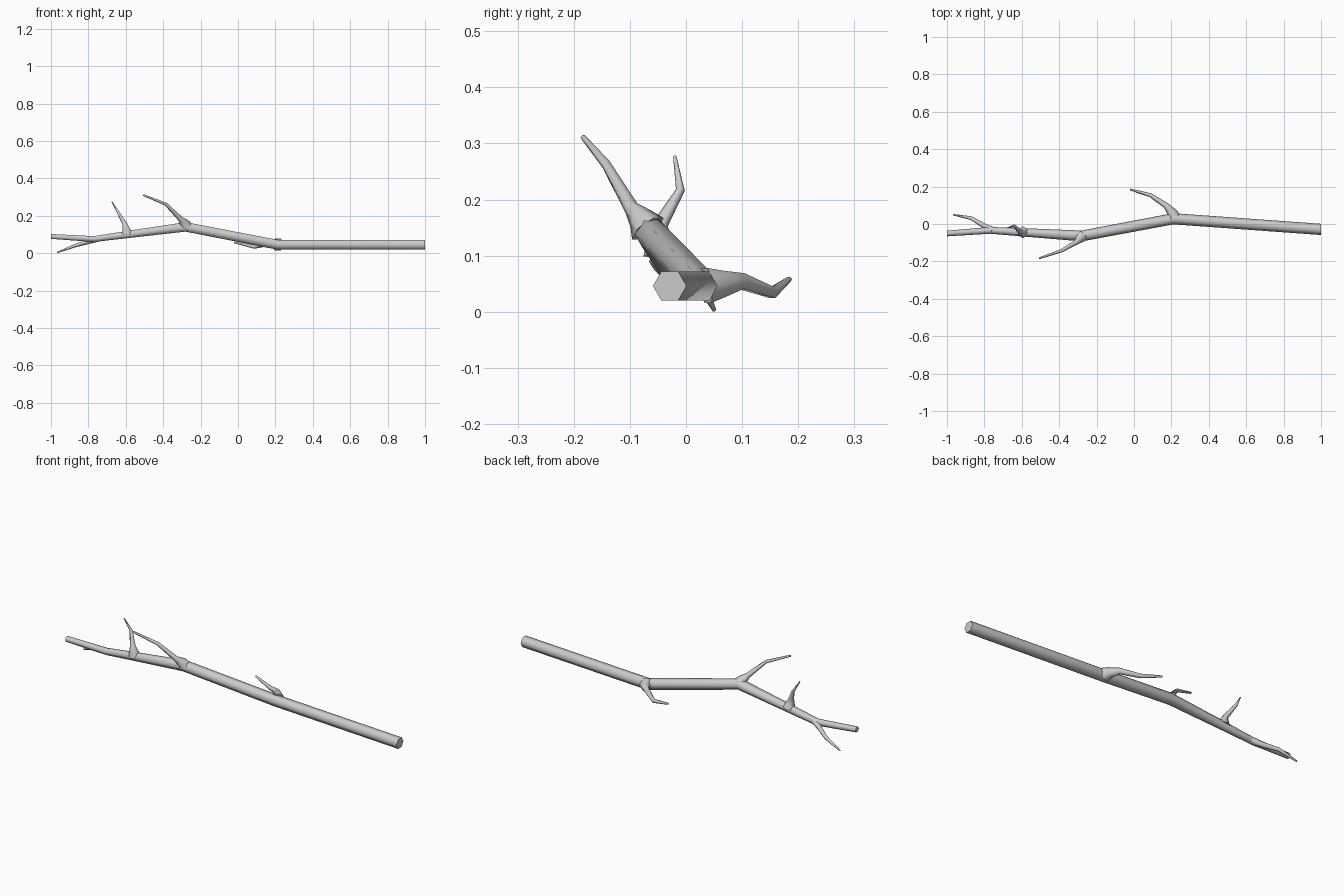
import bpy, bmesh, math
from mathutils import Vector

if "Cube" in bpy.data.objects:
    bpy.data.objects.remove(bpy.data.objects["Cube"])


def tube(name, points, sides, up=Vector((0, 0, 1))):
    """Tapered tube through (x, y, z, radius) points, mitred at bends, capped."""
    bm = bmesh.new()
    pos = [Vector(p[:3]) for p in points]
    rings = []
    for i, p in enumerate(pos):
        a = pos[max(i - 1, 0)]
        b = pos[min(i + 1, len(pos) - 1)]
        d = Vector()
        if i > 0:
            d += (p - a).normalized()
        if i < len(pos) - 1:
            d += (b - p).normalized()
        if name == "main_stem" and i in (0, len(pos) - 1):
            d = Vector((-1, 0, 0))          # ends sawn off square
        d.normalize()
        u = d.cross(up).normalized()
        v = u.cross(d)
        r = points[i][3]
        rings.append([bm.verts.new(p + r * (math.cos(t) * u + math.sin(t) * v))
                      for t in (2 * math.pi * k / sides for k in range(sides))])
    for r0, r1 in zip(rings, rings[1:]):
        for k in range(sides):
            n = (k + 1) % sides
            bm.faces.new((r0[k], r0[n], r1[n], r1[k]))
    bm.faces.new(rings[0])
    bm.faces.new(rings[-1])
    bmesh.ops.recalc_face_normals(bm, faces=bm.faces)
    me = bpy.data.meshes.new(name)
    bm.to_mesh(me)
    bm.free()
    ob = bpy.data.objects.new(name, me)
    bpy.context.collection.objects.link(ob)
    bpy.ops.object.select_all(action='DESELECT')
    ob.select_set(True)
    bpy.context.view_layer.objects.active = ob
    bpy.ops.object.shade_smooth_by_angle(angle=math.radians(62))
    return ob


# Main crooked stem, thick end at +x
tube("main_stem", [(1, -0.029, 0.046, 0.030), (0.21, 0.028, 0.046, 0.030),
                   (-0.28, -0.064, 0.141, 0.029), (-0.60, -0.044, 0.099, 0.022),
                   (-0.77, -0.034, 0.076, 0.018), (-1, -0.051, 0.090, 0.015)], 6)

# Side twigs, each with a flared base
tube("rear_twig", [(0.213, 0.036, 0.047, 0.036), (0.203, 0.062, 0.050, 0.027),
                   (0.172, 0.098, 0.055, 0.016), (0.088, 0.154, 0.034, 0.011),
                   (-0.02, 0.184, 0.058, 0.005)], 6)
X = Vector((1, 0, 0))
tube("upper_twig", [(-0.282, -0.068, 0.148, 0.034), (-0.290, -0.080, 0.165, 0.024),
                    (-0.308, -0.097, 0.184, 0.014), (-0.385, -0.142, 0.262, 0.009),
                    (-0.506, -0.183, 0.311, 0.005)], 6)
tube("upright_twig", [(-0.594, -0.044, 0.103, 0.032), (-0.597, -0.047, 0.125, 0.024),
                      (-0.605, -0.046, 0.156, 0.014), (-0.640, -0.010, 0.217, 0.008),
                      (-0.675, -0.020, 0.277, 0.003)], 6, X)
tube("end_twig", [(-0.755, -0.034, 0.078, 0.019), (-0.795, -0.014, 0.063, 0.014),
                  (-0.870, 0.031, 0.041, 0.010), (-0.967, 0.050, 0.004, 0.004)], 6)
